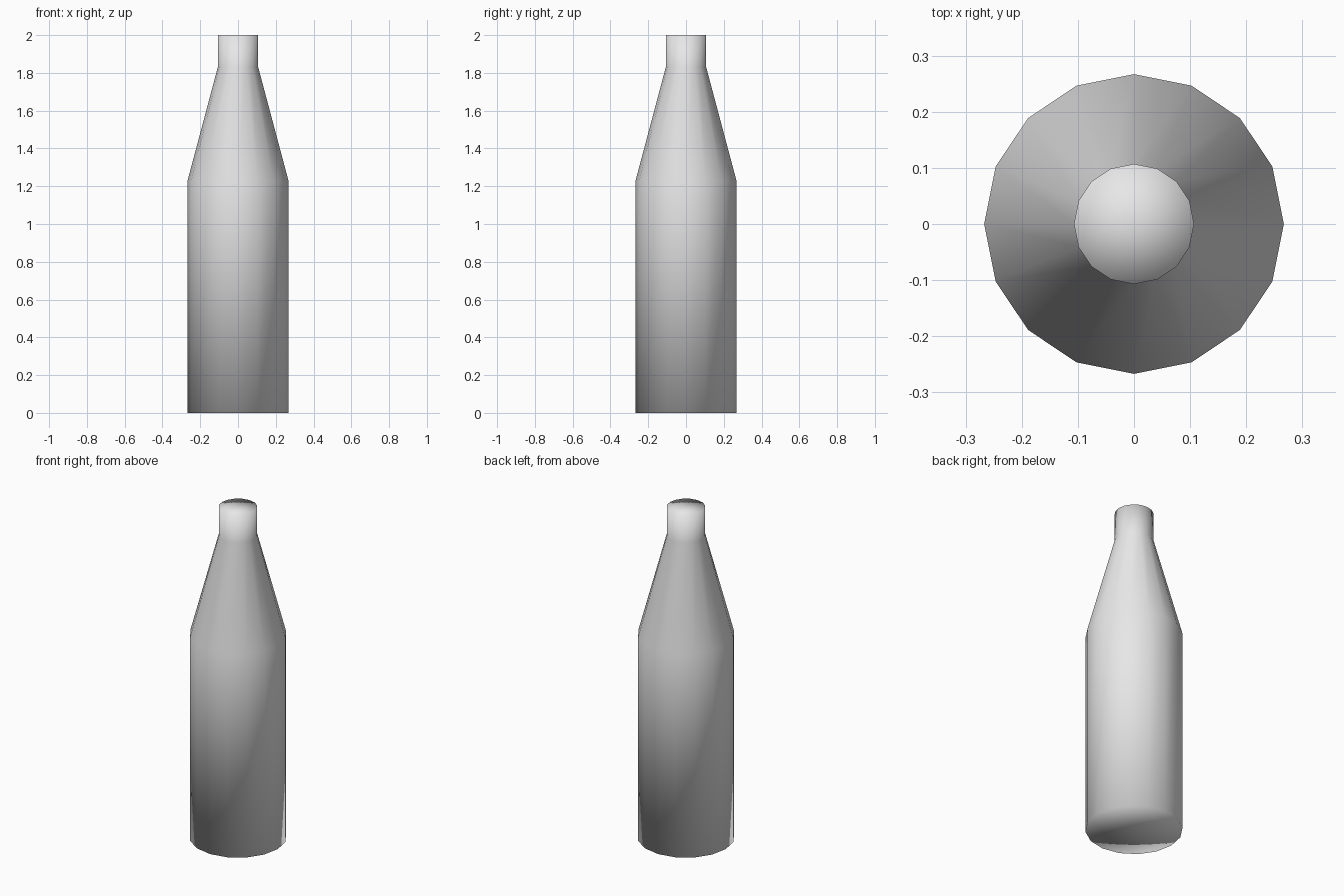
import bpy, bmesh
from math import tau

default = bpy.data.objects.get("Cube")
if default:
    bpy.data.objects.remove(default, do_unlink=True)

SIDES = 16

# Plain grey material
grey = bpy.data.materials.new("light_grey")
grey.use_nodes = True
colour = (0.8, 0.8, 0.8, 1)
grey.diffuse_color = colour
grey.node_tree.nodes["Principled BSDF"].inputs["Base Color"].default_value = colour

# Bottle outline as (radius, height), from base centre to top centre
profile = [(0, 0), (0.267, 0), (0.267, 1.23), (0.107, 1.83), (0.107, 2), (0, 2)]


def lathe(name, points, material):
    """Turn an outline around the z axis into a smooth closed body."""
    bm = bmesh.new()
    verts = [bm.verts.new((r, 0, z)) for r, z in points]
    edges = [bm.edges.new(pair) for pair in zip(verts, verts[1:])]
    bmesh.ops.spin(bm, geom=verts + edges, cent=(0, 0, 0), axis=(0, 0, 1),
                   angle=tau, steps=SIDES, use_merge=False)
    bmesh.ops.remove_doubles(bm, verts=bm.verts, dist=0.0005)
    bmesh.ops.recalc_face_normals(bm, faces=bm.faces)
    for face in bm.faces:
        face.smooth = True
    mesh = bpy.data.meshes.new(name)
    bm.to_mesh(mesh)
    bm.free()
    mesh.materials.append(material)
    obj = bpy.data.objects.new(name, mesh)
    bpy.context.collection.objects.link(obj)
    return obj


# Bottle: straight body, sloping shoulder, short neck, capped ends
lathe("bottle", profile, grey)
